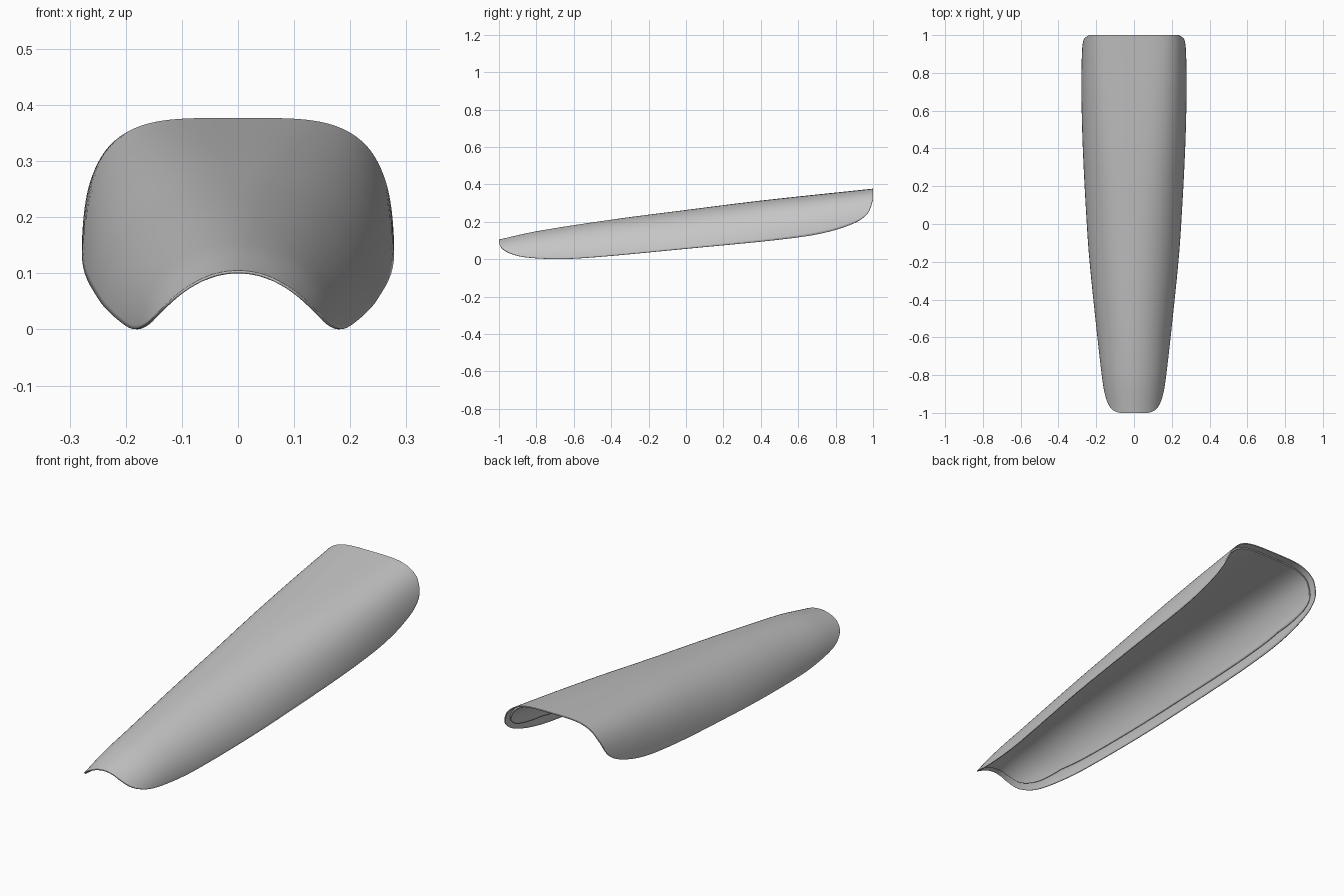
import bpy, bmesh, math

if "Cube" in bpy.data.objects:
    bpy.data.objects.remove(bpy.data.objects["Cube"])

# Profiles along the length: (y, value). WIDTH is the half width at the lower edge
TOP = [(-1, .105), (-.8, .149), (-.4, .211), (0, .263), (.4, .313), (1, .377)]
BOTTOM = [(-1, .085), (-.99, .066), (-.97, .047), (-.93, .028), (-.88, .014), (-.8, .005),
          (-.7, .001), (-.6, .003), (-.4, .018), (0, .056), (.4, .094), (.6, .117),
          (.7, .133), (.8, .157), (.9, .193), (.95, .224), (.98, .26), (1, .32)]
WIDTH = [(-1, .153), (-.8, .172), (-.6, .194), (-.2, .235), (0, .25), (.4, .271), (.7, .279), (1, .279)]
DEPTH = [(-1, .153), (-.8, .157), (-.6, .181), (0, .207), (.4, .219), (1, .23)]
# How far the full arch would continue below the edge, as a factor
EXTEND = [(-1, 1.01), (-.6, 1.1), (0, 1.3), (.5, 1.2), (1, 1.03)]


def curve(pts, y):
    """Smooth Hermite interpolation through the points."""
    y = max(pts[0][0], min(pts[-1][0], y))
    i = next(k for k in range(len(pts) - 1) if y <= pts[k + 1][0])
    sl = lambda k: ((pts[min(k + 1, len(pts) - 1)][1] - pts[max(k - 1, 0)][1]) /
                    (pts[min(k + 1, len(pts) - 1)][0] - pts[max(k - 1, 0)][0]))
    (a, p), (b, q) = pts[i], pts[i + 1]
    h = b - a
    t = (y - a) / h
    return ((2*t**3 - 3*t**2 + 1) * p + (t**3 - 2*t**2 + t) * h * sl(i)
            + (3*t**2 - 2*t**3) * q + (t**3 - t**2) * h * sl(i + 1))


def make_shell(name, end_inset, side_inset, lower, thick, mat, rows=110, half=40):
    """Arched sheet trimmed by the bottom profile, given thickness inwards."""
    bm = bmesh.new()
    grid = []
    for r in range(rows + 1):
        v = -math.cos(math.pi * r / rows)
        y = v * (1 - end_inset)
        k = ((y + 1) / 2) ** 2.5
        n, m = 2 + 2.1 * k, 2 + .5 * k
        f = curve(EXTEND, y)
        top = curve(TOP, y)
        w = curve(WIDTH, y) / (1 - (1 - 1 / f) ** m) ** (1 / n) - lower
        h = curve(DEPTH, y) * f - lower
        drop = max(.012, curve(TOP, v) - curve(BOTTOM, v) - side_inset * min(1, 3 * (1 - abs(v)) + .2))
        t_max = math.acos(max(0, 1 - drop / h) ** (m / 2))
        row = []
        for c in range(-half, half + 1):
            t = t_max * abs(c / half) ** (1 + .6 * k)
            x = w * math.sin(t) ** (2 / n) * (1 if c > 0 else -1)
            z = top - lower - h * (1 - max(0, math.cos(t)) ** (2 / m))
            row.append(bm.verts.new((x, y, z)))
        grid.append(row)
    for a, b in zip(grid, grid[1:]):
        for c in range(2 * half):
            bm.faces.new((a[c], a[c + 1], b[c + 1], b[c]))
    bmesh.ops.recalc_face_normals(bm, faces=bm.faces)
    bm.normal_update()
    if sum(f.normal.z for f in bm.faces) < 0:
        bmesh.ops.reverse_faces(bm, faces=bm.faces)
    me = bpy.data.meshes.new(name)
    bm.to_mesh(me)
    bm.free()
    me.materials.append(mat)
    ob = bpy.data.objects.new(name, me)
    bpy.context.collection.objects.link(ob)
    s = ob.modifiers.new("thickness", 'SOLIDIFY')
    s.thickness, s.offset = thick, -1
    bpy.ops.object.select_all(action='DESELECT')
    ob.select_set(True)
    bpy.context.view_layer.objects.active = ob
    bpy.ops.object.shade_smooth_by_angle(angle=math.radians(40))
    return ob


grey = bpy.data.materials.new("plain grey")
grey.diffuse_color = (.56, .56, .56, 1)
grey.use_nodes = True
grey.node_tree.nodes["Principled BSDF"].inputs["Base Color"].default_value = grey.diffuse_color

# Outer guard and the slightly smaller lining inside it
make_shell("guard_shell", 0, 0, 0, .005, grey)
make_shell("inner_lining", .03, .048, .004, .008, grey)
